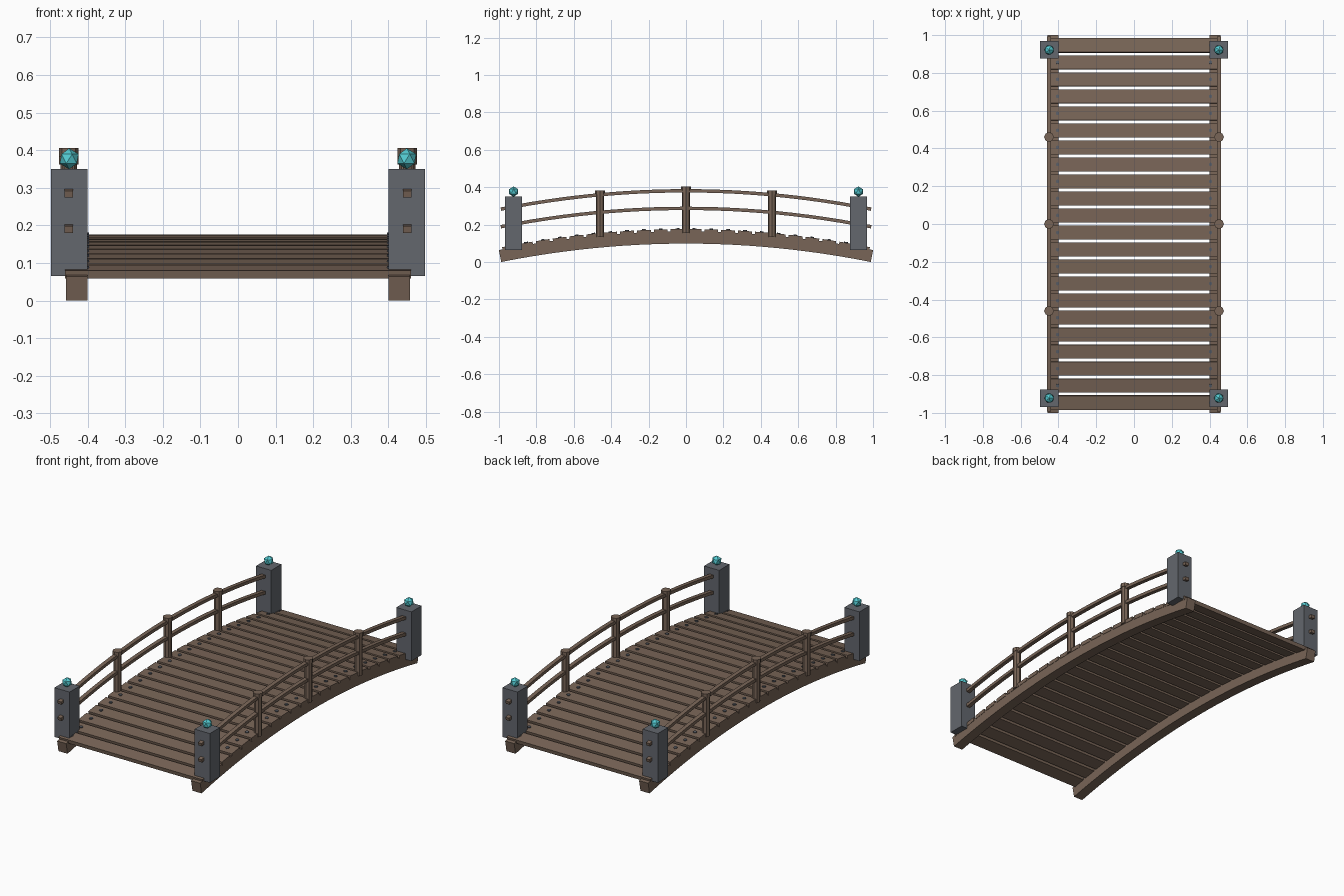
import bpy, bmesh, math
from mathutils import Matrix, Vector

if "Cube" in bpy.data.objects:
    bpy.data.objects.remove(bpy.data.objects["Cube"])


def material(name, rgb):
    m = bpy.data.materials.new(name)
    m.diffuse_color = (*rgb, 1)
    m.use_nodes = True
    m.node_tree.nodes["Principled BSDF"].inputs["Base Color"].default_value = m.diffuse_color
    return m


WOOD = material("wood", (0.19, 0.13, 0.095))
STONE = material("stone", (0.125, 0.135, 0.155))
IRON = material("iron", (0.10, 0.11, 0.13))
CRYSTAL = material("crystal", (0.09, 0.60, 0.65))

RISE = 0.10  # drop of the arch at y = 1


def arch(y):
    return -RISE * y * y


def tilt(y):
    return math.atan(-2 * RISE * y)


def finish(name, bm, mat):
    bmesh.ops.recalc_face_normals(bm, faces=bm.faces)
    me = bpy.data.meshes.new(name)
    bm.to_mesh(me)
    bm.free()
    me.materials.append(mat)
    ob = bpy.data.objects.new(name, me)
    bpy.context.collection.objects.link(ob)
    return ob


def place(x, y, z, rot=0.0, size=(1, 1, 1)):
    return (Matrix.Translation((x, y, z)) @ Matrix.Rotation(rot, 4, 'X')
            @ Matrix.Diagonal((*size, 1)))


def arched_bar(name, x, zc, w, h, half, segs=24):
    """Rectangular section swept along the arch, ends square to the curve."""
    bm = bmesh.new()
    rings = []
    for i in range(segs + 1):
        y = -half + 2 * half * i / segs
        n = Vector((0, -math.sin(tilt(y)), math.cos(tilt(y))))
        c = Vector((x, y, zc + arch(y)))
        rings.append([bm.verts.new(c + Vector((sx * w / 2, 0, 0)) + n * sz * h / 2)
                      for sx, sz in ((-1, -1), (1, -1), (1, 1), (-1, 1))])
    for a, b in zip(rings, rings[1:]):
        for k in range(4):
            j = (k + 1) % 4
            bm.faces.new((a[k], a[j], b[j], b[k]))
    bm.faces.new(rings[0])
    bm.faces.new(rings[-1])
    return finish(name, bm, WOOD)


def cylinder(bm, r, depth, sides, matrix):
    bmesh.ops.create_cone(bm, cap_ends=True, segments=sides, radius1=r,
                          radius2=r, depth=depth, matrix=matrix)


# Deck planks, each tilted to follow the arch, with a nail at either end
planks, nails = bmesh.new(), bmesh.new()
for i in range(22):
    y = -0.945 + 0.09 * i
    z = 0.165 + arch(y)
    bmesh.ops.create_cube(planks, size=1, matrix=place(0, y, z, tilt(y), (0.92, 0.074, 0.022)))
    for s in (-1, 1):
        cylinder(nails, 0.01, 0.012, 6, place(s * 0.405, y, z + 0.010, tilt(y)))
finish("deck_planks", planks, WOOD)
finish("plank_nails", nails, IRON)

for s, side in ((-1, "left"), (1, "right")):
    # Side beam and the two handrails
    arched_bar(side + "_beam", s * 0.429, 0.1313, 0.058, 0.065, 0.994)
    arched_bar(side + "_upper_rail", s * 0.45, 0.381, 0.023, 0.018, 0.99)
    arched_bar(side + "_lower_rail", s * 0.45, 0.287, 0.023, 0.018, 0.99)

    # Round rail posts with caps
    for y, where in ((-0.46, "front"), (0, "middle"), (0.46, "back")):
        bm = bmesh.new()
        z = arch(y)
        cylinder(bm, 0.022, 0.235, 8, place(s * 0.45, y, z + 0.2725))
        cylinder(bm, 0.026, 0.022, 8, place(s * 0.45, y, z + 0.394))
        finish(f"{side}_{where}_rail_post", bm, WOOD)

    # Stone corner pillars topped with crystals
    for y, where in ((-0.922, "front"), (0.922, "back")):
        bm = bmesh.new()
        bmesh.ops.create_cube(bm, size=1, matrix=place(s * 0.449, y, 0.2075, 0, (0.097, 0.093, 0.285)))
        finish(f"{side}_{where}_pillar", bm, STONE)
        bm = bmesh.new()
        bmesh.ops.create_icosphere(bm, subdivisions=1, radius=0.028,
                                   matrix=place(s * 0.449, y, 0.377))
        finish(f"{side}_{where}_crystal", bm, CRYSTAL)
